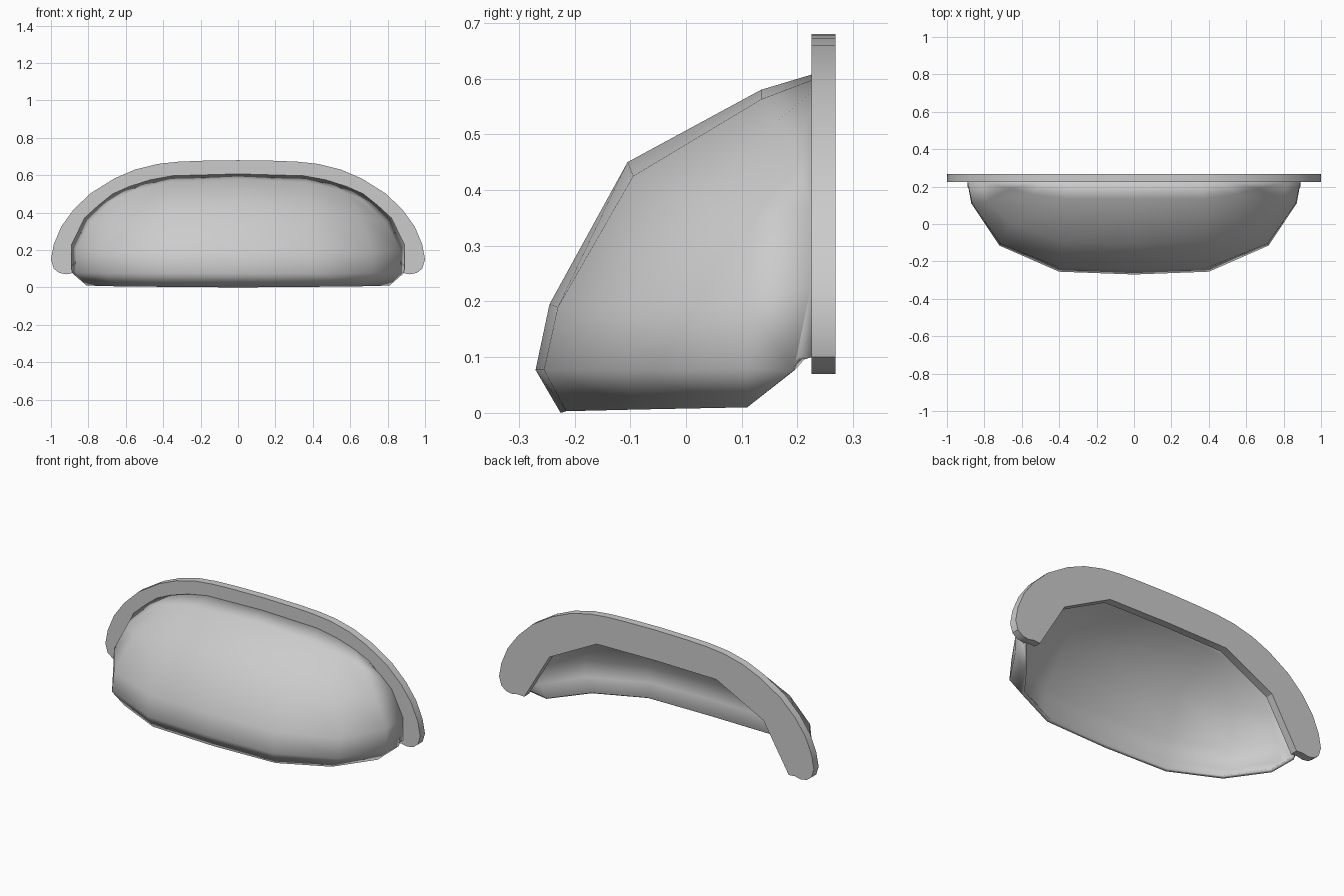
import bpy, bmesh, math

if "Cube" in bpy.data.objects:
    bpy.data.objects.remove(bpy.data.objects["Cube"])

grey = bpy.data.materials.new("plain grey")
grey.diffuse_color = (0.6, 0.6, 0.6, 1)
grey.use_nodes = True
grey.node_tree.nodes["Principled BSDF"].inputs["Base Color"].default_value = grey.diffuse_color


def finish(bm, name, angle):
    """Turn a half-model bmesh into a mirrored, smooth-shaded object."""
    mesh = bpy.data.meshes.new(name)
    bm.to_mesh(mesh)
    bm.free()
    ob = bpy.data.objects.new(name, mesh)
    bpy.context.collection.objects.link(ob)
    mesh.materials.append(grey)
    bpy.ops.object.select_all(action='DESELECT')
    ob.select_set(True)
    bpy.context.view_layer.objects.active = ob
    bpy.ops.object.shade_smooth_by_angle(angle=math.radians(angle))
    mod = ob.modifiers.new("mirror", 'MIRROR')
    mod.use_clip = True
    mod.merge_threshold = 0.0005
    return ob


# Hood: outer skin, rows run from the back top edge down to the open bottom rim
B = 0.225
outer = [
    [(0, B, .607), (.35, B, .597), (.47, B, .575), (.58, B, .54), (.67, B, .50)],
    [(0, .135, .58), (.37, .135, .563), (.55, .16, .52), (.66, .19, .47), (.745, B, .44)],
    [(0, -.105, .45), (.38, -.095, .425), (.66, 0, .38), (.79, .12, .35), (.82, B, .372)],
    [(0, -.245, .195), (.4, -.23, .19), (.715, -.105, .19), (.865, .11, .20), (.89, B, .23)],
    [(0, -.27, .077), (.4, -.255, .077), (.72, -.115, .077), (.87, .11, .08), (.885, .192, .075)],
    [(0, -.225, 0), (.39, -.215, .003), (.66, -.09, .006), (.81, .11, .01)],
]
bm = bmesh.new()
out = [[bm.verts.new(p) for p in row] for row in outer]
out[5].append(out[5][3])
for a, b in zip(out, out[1:]):
    for i in range(4):
        bm.faces.new(list(dict.fromkeys((a[i], b[i], b[i + 1], a[i + 1]))))
# small notch where the side meets the flange
notch = bm.verts.new((.89, B, .1))
step = bm.verts.new((.89, .199, .098))
bm.faces.new((out[3][4], step, notch))
bm.faces.new((out[3][4], out[4][4], step))
hood = finish(bm, "hood", 180)
# thin wall, grown inwards
wall = hood.modifiers.new("wall", 'SOLIDIFY')
wall.thickness = 0.018
wall.offset = -1

# Flange: flat arched plate behind the hood, with rounded ends
arch = [(0, .68), (.2, .677), (.32, .672), (.43, .66), (.55, .63), (.66, .583),
        (.79, .502), (.88, .415), (.945, .325), (.985, .23), (1, .15), (.985, .1),
        (.955, .077), (.915, .07), (.88, .078), (.84, .075),
        (.68, .345), (.38, .50), (0, .505)]
bm = bmesh.new()
front = [bm.verts.new((x, B, z)) for x, z in arch]
back = [bm.verts.new((x, .268, z)) for x, z in arch]
bm.faces.new(front)
bm.faces.new(back[::-1])
for i in range(len(arch) - 1):
    bm.faces.new((front[i], back[i], back[i + 1], front[i + 1]))
bmesh.ops.recalc_face_normals(bm, faces=bm.faces)
finish(bm, "flange", 32)
